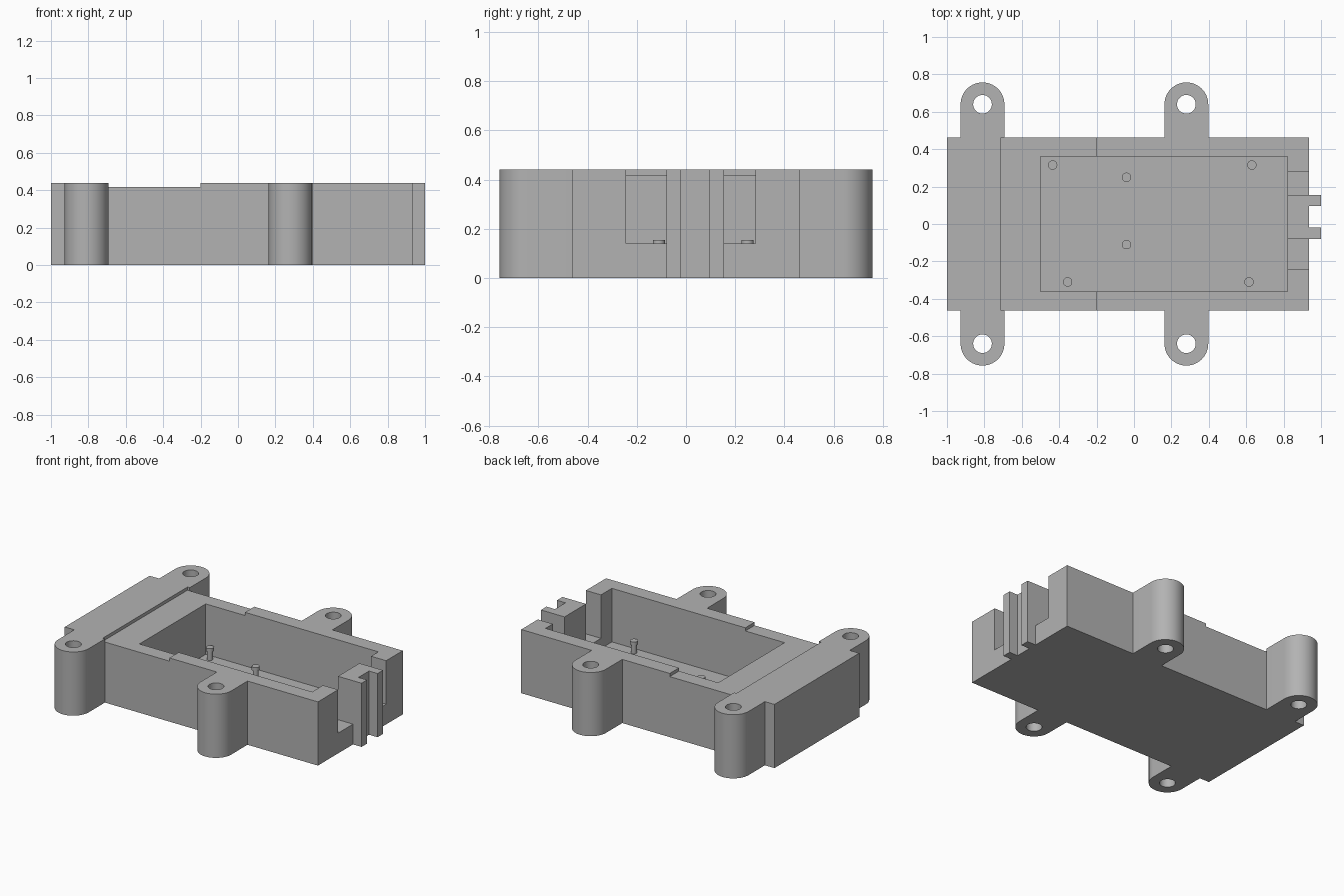
import bpy, bmesh
from math import pi, cos, sin

cube = bpy.data.objects.get("Cube")
if cube:
    bpy.data.objects.remove(cube, do_unlink=True)

grey = bpy.data.materials.new("plain grey")
grey.use_nodes = True
COLOR = (0.45, 0.45, 0.45, 1)
grey.diffuse_color = COLOR
grey.node_tree.nodes["Principled BSDF"].inputs["Base Color"].default_value = COLOR

HEIGHT, HALF_W, END_X = 0.44, 0.463, 0.935
TAB_XS, TAB_Y, TAB_R = (-0.81, 0.28), 0.64, 0.117


def prism(name, outline, z0, z1):
    """Extrude a counter-clockwise outline from z0 up to z1."""
    bm = bmesh.new()
    face = bm.faces.new([bm.verts.new((x, y, z0)) for x, y in outline])
    result = bmesh.ops.extrude_face_region(bm, geom=[face])
    top = [v for v in result["geom"] if isinstance(v, bmesh.types.BMVert)]
    bmesh.ops.translate(bm, verts=top, vec=(0, 0, z1 - z0))
    bmesh.ops.recalc_face_normals(bm, faces=bm.faces)
    mesh = bpy.data.meshes.new(name)
    bm.to_mesh(mesh)
    bm.free()
    mesh.materials.append(grey)
    obj = bpy.data.objects.new(name, mesh)
    bpy.context.collection.objects.link(obj)
    return obj


def rect(x0, x1, y0, y1):
    return [(x0, y0), (x1, y0), (x1, y1), (x0, y1)]


def arc(x, y, r, start, sweep, steps):
    angles = [start + sweep * i / steps for i in range(steps + 1)]
    return [(x + r * cos(a), y + r * sin(a)) for a in angles]


def circle(x, y, r, steps=32):
    return arc(x, y, r, 0, 2 * pi, steps)[:-1]


def tab(x, side):
    """Round-ended mounting ear, traced counter-clockwise."""
    start = pi if side < 0 else 0
    curve = arc(x, side * TAB_Y, TAB_R, start, pi, 32)
    foot = side * HALF_W
    return [(x + side * TAB_R, foot)] + curve + [(x - side * TAB_R, foot)]


def smooth(obj):
    bpy.ops.object.select_all(action="DESELECT")
    obj.select_set(True)
    bpy.context.view_layer.objects.active = obj
    bpy.ops.object.shade_smooth_by_angle(angle=pi / 6)


# Housing outline: front ears, end rails, back ears
outline = [(-1, -HALF_W)]
for x in TAB_XS:
    outline += tab(x, -1)
outline.append((END_X, -HALF_W))
for y0, y1 in ((-0.08, -0.02), (0.095, 0.155)):
    outline += [(END_X, y0), (1, y0), (1, y1), (END_X, y1)]
outline.append((END_X, HALF_W))
for x in reversed(TAB_XS):
    outline += tab(x, 1)
outline.append((-1, HALF_W))
housing = prism("housing", outline, 0, HEIGHT)

# Cutters: shallow lid step, pocket, end notches, screw holes
TOP = HEIGHT + 0.1
cutters = [
    prism("lid_step_cutter", rect(-0.71, -0.2, -HALF_W, HALF_W), 0.418, TOP),
    prism("pocket_cutter", rect(-0.5, 0.82, -0.362, 0.362), 0.07, TOP),
    prism("front_notch_cutter", rect(0.8, 0.97, -0.243, -0.08), 0.14, TOP),
    prism("back_notch_cutter", rect(0.8, 0.97, 0.155, 0.282), 0.14, TOP),
]
for x in TAB_XS:
    for side in (-1, 1):
        cutters.append(prism("hole_cutter", circle(x, side * TAB_Y, 0.05), -0.1, TOP))

bpy.context.view_layer.objects.active = housing
for cutter in cutters:
    cutter.hide_render = True
    mod = housing.modifiers.new("cut", "BOOLEAN")
    mod.operation = "DIFFERENCE"
    mod.solver = "EXACT"
    mod.object = cutter
    bpy.ops.object.modifier_apply(modifier=mod.name)
    bpy.data.objects.remove(cutter, do_unlink=True)
smooth(housing)

# Locating pegs on the pocket floor, each with a slightly wider head
pegs = [(-0.435, 0.315), (0.63, 0.315), (-0.04, 0.25),
        (-0.04, -0.11), (-0.355, -0.31), (0.615, -0.31)]
for i, (x, y) in enumerate(pegs, 1):
    smooth(prism(f"peg_stem_{i}", circle(x, y, 0.018, 20), 0.065, 0.13))
    smooth(prism(f"peg_head_{i}", circle(x, y, 0.025, 20), 0.13, 0.155))
